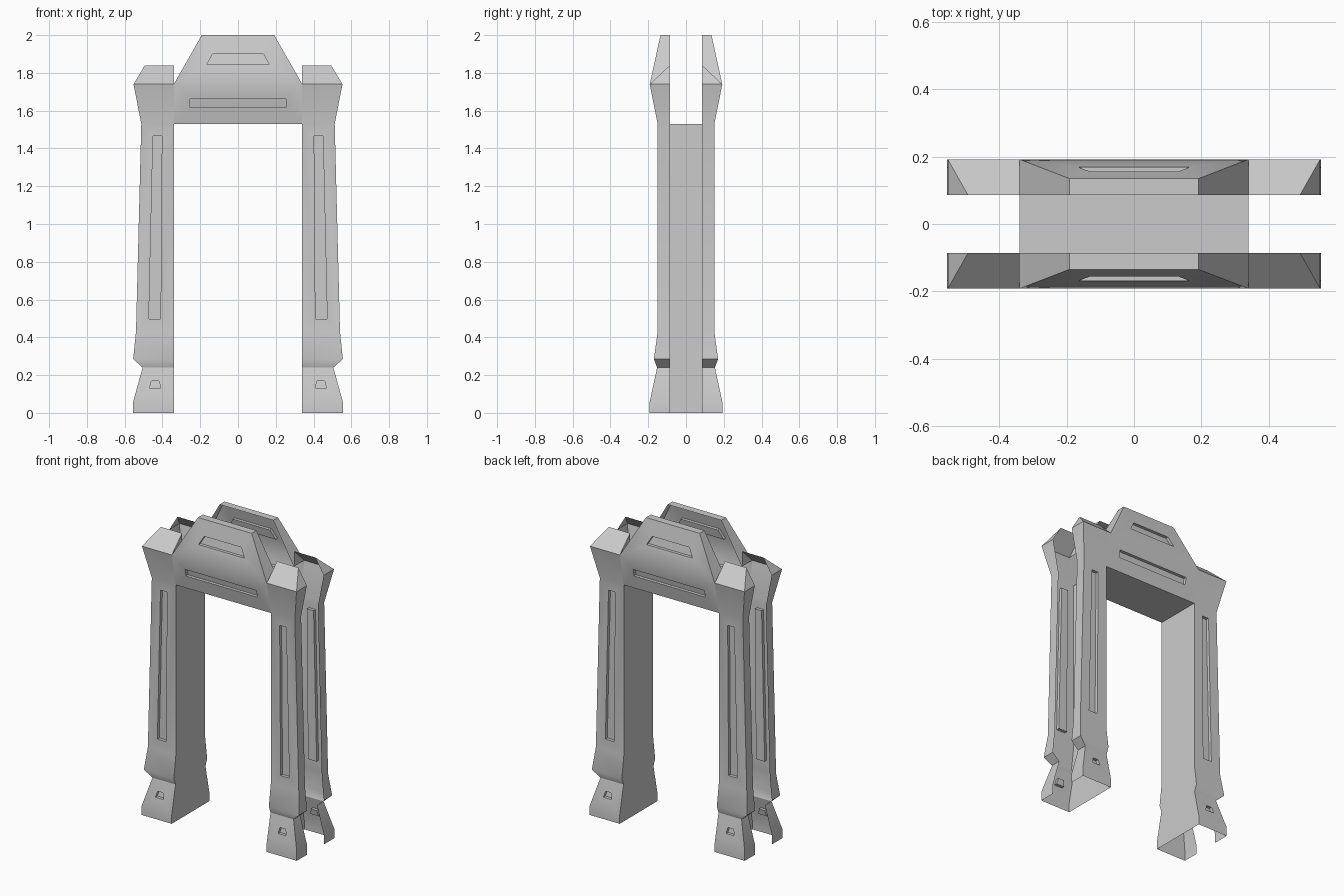
import bpy, bmesh, math

if "Cube" in bpy.data.objects:
    bpy.data.objects.remove(bpy.data.objects["Cube"])

INNER = 0.34    # half width of the doorway
GAP = 0.086     # half depth of the open channel between the two frames
DOOR = 1.53     # doorway height
# levels of the post: height, front depth, outer half width
LEVELS = [(0, .192, .555), (.06, .192, .555), (.24, .153, .505), (.285, .17, .555),
          (.43, .15, .54), (DOOR, .15, .512), (1.74, .192, .553)]


def face(bm, pts):
    return bm.faces.new([bm.verts.new(p) for p in pts])


def panel(bm, x0b, x1b, x0t, x1t, lo, hi, slot=None, depth=.02):
    """Front panel between two (z, depth) rows; slot = (x0b, x1b, x0t, x1t, zb, zt)."""
    def on(x, z, inset=0):
        t = (z - lo[0]) / (hi[0] - lo[0])
        return (x, -(lo[1] + t * (hi[1] - lo[1])) + inset, z)
    rim = [on(x0b, lo[0]), on(x1b, lo[0]), on(x1t, hi[0]), on(x0t, hi[0])]
    if not slot:
        face(bm, rim)
        return
    a, b, c, d, zb, zt = slot
    corners = [(a, zb), (b, zb), (d, zt), (c, zt)]
    hole = [on(x, z) for x, z in corners]
    floor = [on(x, z, depth) for x, z in corners]
    for i in range(4):
        j = (i + 1) % 4
        face(bm, [rim[i], rim[j], hole[j], hole[i]])
        face(bm, [hole[i], hole[j], floor[j], floor[i]])
    face(bm, floor)


def finish(bm, name, mirror=None, orient=True):
    bmesh.ops.remove_doubles(bm, verts=bm.verts, dist=.0005)
    if orient:
        bmesh.ops.recalc_face_normals(bm, faces=bm.faces)
        bm.faces.ensure_lookup_table()
        if bm.faces[0].normal.y > 0:
            bmesh.ops.reverse_faces(bm, faces=bm.faces)
    me = bpy.data.meshes.new(name)
    bm.to_mesh(me)
    bm.free()
    ob = bpy.data.objects.new(name, me)
    bpy.context.collection.objects.link(ob)
    if mirror:
        m = ob.modifiers.new("Mirror", 'MIRROR')
        m.use_axis = mirror
        m.use_mirror_merge = False
    bpy.ops.object.select_all(action='DESELECT')
    ob.select_set(True)
    bpy.context.view_layer.objects.active = ob
    bpy.ops.object.shade_smooth_by_angle(angle=math.radians(30))


# Posts: slotted front, outer wall and sloped cap, mirrored to all four corners
bm = bmesh.new()
slots = {1: (.410, .468, .418, .458, .132, .170), 4: (.410, .472, .403, .450, .497, 1.467)}
for i, (lo, hi) in enumerate(zip(LEVELS, LEVELS[1:])):
    panel(bm, INNER, lo[2], INNER, hi[2], lo, hi, slots.get(i))
    face(bm, [(lo[2], -lo[1], lo[0]), (lo[2], -GAP, lo[0]),
              (hi[2], -GAP, hi[0]), (hi[2], -hi[1], hi[0])])
z, y, x = LEVELS[-1]
back_in, back_out = (INNER, -GAP, 1.84), (.493, -GAP, 1.84)
face(bm, [(INNER, -y, z), (x, -y, z), back_out, back_in])
face(bm, [(x, -y, z), (x, -GAP, z), back_out])
face(bm, [(INNER, -y, z), back_in, (INNER, -GAP, z)])
finish(bm, "post", (True, True, False))

# Lintel and crown: two slotted panels with sloped ends and a flat top
bm = bmesh.new()
top, ty = 2.0, .135
tx = .192
panel(bm, -INNER, INNER, -INNER, INNER, LEVELS[5], LEVELS[6],
      (-.255, .255, -.255, .255, 1.617, 1.663))
panel(bm, -INNER, INNER, -tx, tx, LEVELS[6], (top, ty),
      (-.165, .165, -.133, .133, 1.845, 1.902))
for s in (-1, 1):
    face(bm, [(s * INNER, -y, z), (s * INNER, -GAP, z), (s * tx, -GAP, top), (s * tx, -ty, top)])
face(bm, [(-tx, -ty, top), (tx, -ty, top), (tx, -GAP, top), (-tx, -GAP, top)])
finish(bm, "lintel_crown", (False, True, False))

# Doorway lining: both jambs and the ceiling, facing into the opening
bm = bmesh.new()
for lo, hi in zip(LEVELS[:5], LEVELS[1:6]):
    for s in (-1, 1):
        face(bm, [(s * INNER, s * lo[1], lo[0]), (s * INNER, s * hi[1], hi[0]),
                  (s * INNER, -s * hi[1], hi[0]), (s * INNER, -s * lo[1], lo[0])][::-1])
d = LEVELS[5][1]
face(bm, [(-INNER, -d, DOOR), (-INNER, d, DOOR), (INNER, d, DOOR), (INNER, -d, DOOR)])
finish(bm, "doorway_lining", orient=False)
